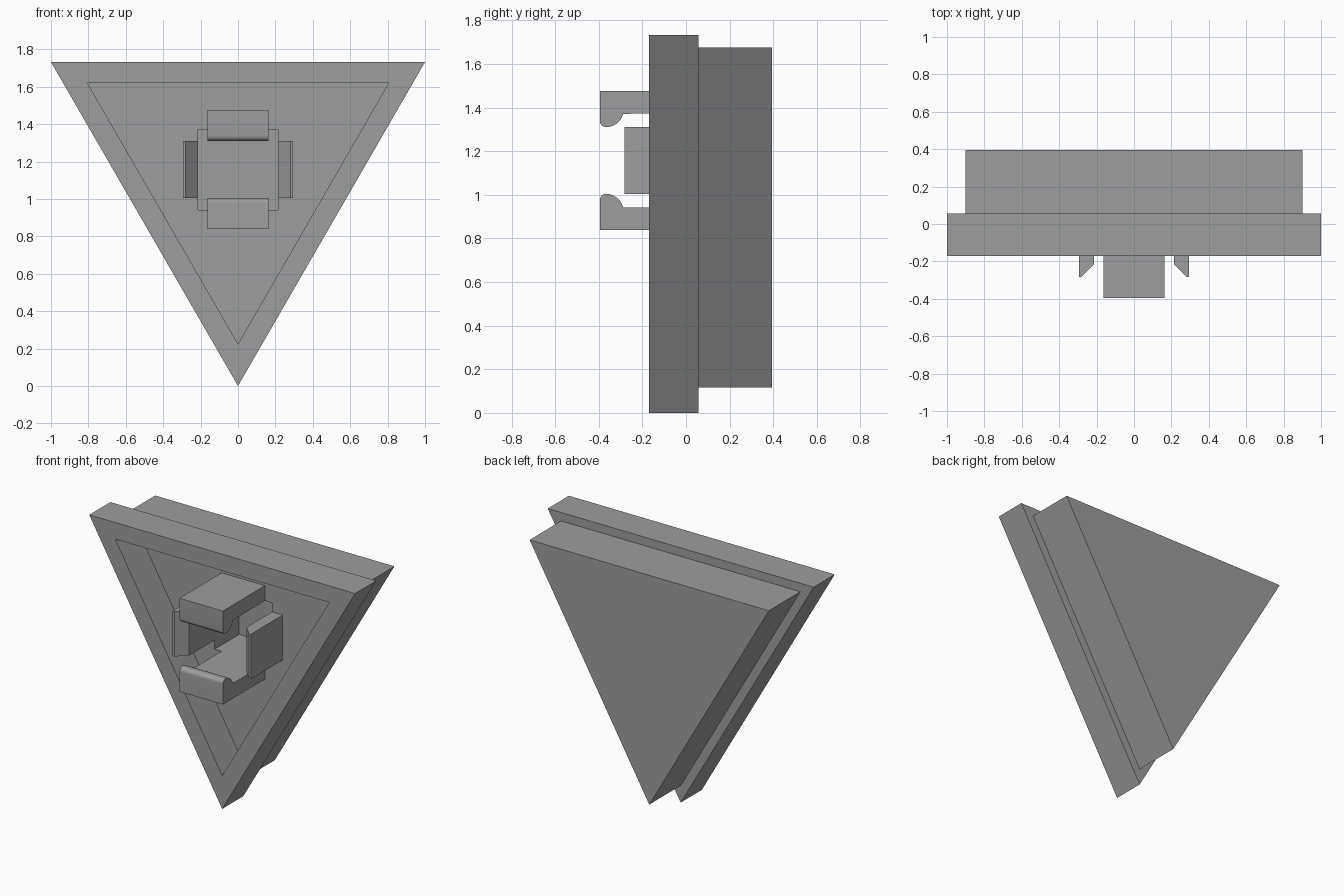
import bpy, bmesh, math

if "Cube" in bpy.data.objects:
    bpy.data.objects.remove(bpy.data.objects["Cube"])

grey = bpy.data.materials.new("mid grey")
grey.diffuse_color = (0.34, 0.34, 0.34, 1)
grey.use_nodes = True
grey.node_tree.nodes["Principled BSDF"].inputs["Base Color"].default_value = grey.diffuse_color

FRONT, FLOOR, BACK = -0.17, 0.057, 0.395   # depth of frame front, recess floor, back
MID = 1.157                                # height of the clip centre


def extrude(name, points, direction):
    """Solid made by extruding a closed outline along a vector."""
    bm = bmesh.new()
    face = bm.faces.new([bm.verts.new(p) for p in points])
    res = bmesh.ops.extrude_face_region(bm, geom=[face])
    verts = [v for v in res["geom"] if isinstance(v, bmesh.types.BMVert)]
    bmesh.ops.translate(bm, verts=verts, vec=direction)
    bmesh.ops.recalc_face_normals(bm, faces=bm.faces)
    mesh = bpy.data.meshes.new(name)
    bm.to_mesh(mesh)
    bm.free()
    mesh.materials.append(grey)
    obj = bpy.data.objects.new(name, mesh)
    bpy.context.collection.objects.link(obj)
    return obj


def triangle(name, scale, y0, y1):
    """Downward-pointing equilateral prism around the shared centre."""
    r, c = 2 / math.sqrt(3) * scale, 2 / math.sqrt(3)
    pts = [(r * math.cos(a), y0, c + r * math.sin(a))
           for a in (math.radians(d) for d in (30, 150, 270))]
    return extrude(name, pts, (0, y1 - y0, 0))


def cut(target, cutter):
    mod = target.modifiers.new("cut", 'BOOLEAN')
    mod.operation, mod.solver, mod.object = 'DIFFERENCE', 'EXACT', cutter
    bpy.context.view_layer.objects.active = target
    bpy.ops.object.modifier_apply(modifier=mod.name)
    bpy.data.objects.remove(cutter)


# Open triangular frame
frame = triangle("front_frame", 1, FRONT, FLOOR)
cut(frame, triangle("frame_opening", 0.805, FRONT - 0.1, FLOOR + 0.1))

# Smaller triangular block behind it, with a square socket
block = triangle("back_block", 0.9, FLOOR, BACK)
s = 0.215
square = [(-s, FLOOR - 0.1, MID - s), (s, FLOOR - 0.1, MID - s),
          (s, FLOOR - 0.1, MID + s), (-s, FLOOR - 0.1, MID + s)]
cut(block, extrude("socket", square, (0, 0.32 - FLOOR + 0.1, 0)))

# Upper and lower hooks: rounded lip profile in depth and height from centre
hook = [(FLOOR, 0.215), (FLOOR, 0.318), (-0.395, 0.318)]
hook += [(-0.367 - 0.028 * math.cos(a), 0.181 - 0.028 * math.sin(a))
         for a in (math.radians(15 * i) for i in range(7))]
hook += [(-0.367 + 0.081 * math.sin(a), 0.234 - 0.081 * math.cos(a))
         for a in (math.radians(76 * i / 8) for i in range(1, 9))]
for name, side in (("upper_hook", 1), ("lower_hook", -1)):
    obj = extrude(name, [(-0.163, y, MID + side * h) for y, h in hook], (0.326, 0, 0))
    bpy.ops.object.select_all(action='DESELECT')
    obj.select_set(True)
    bpy.context.view_layer.objects.active = obj
    bpy.ops.object.shade_smooth_by_angle(angle=math.radians(30))

# Side arms with a bevelled inner tip
arm = [(0.215, FLOOR), (0.295, FLOOR), (0.295, -0.283), (0.281, -0.283), (0.215, -0.217)]
for name, side in (("left_arm", -1), ("right_arm", 1)):
    extrude(name, [(side * x, y, MID - 0.153) for x, y in arm], (0, 0, 0.306))
